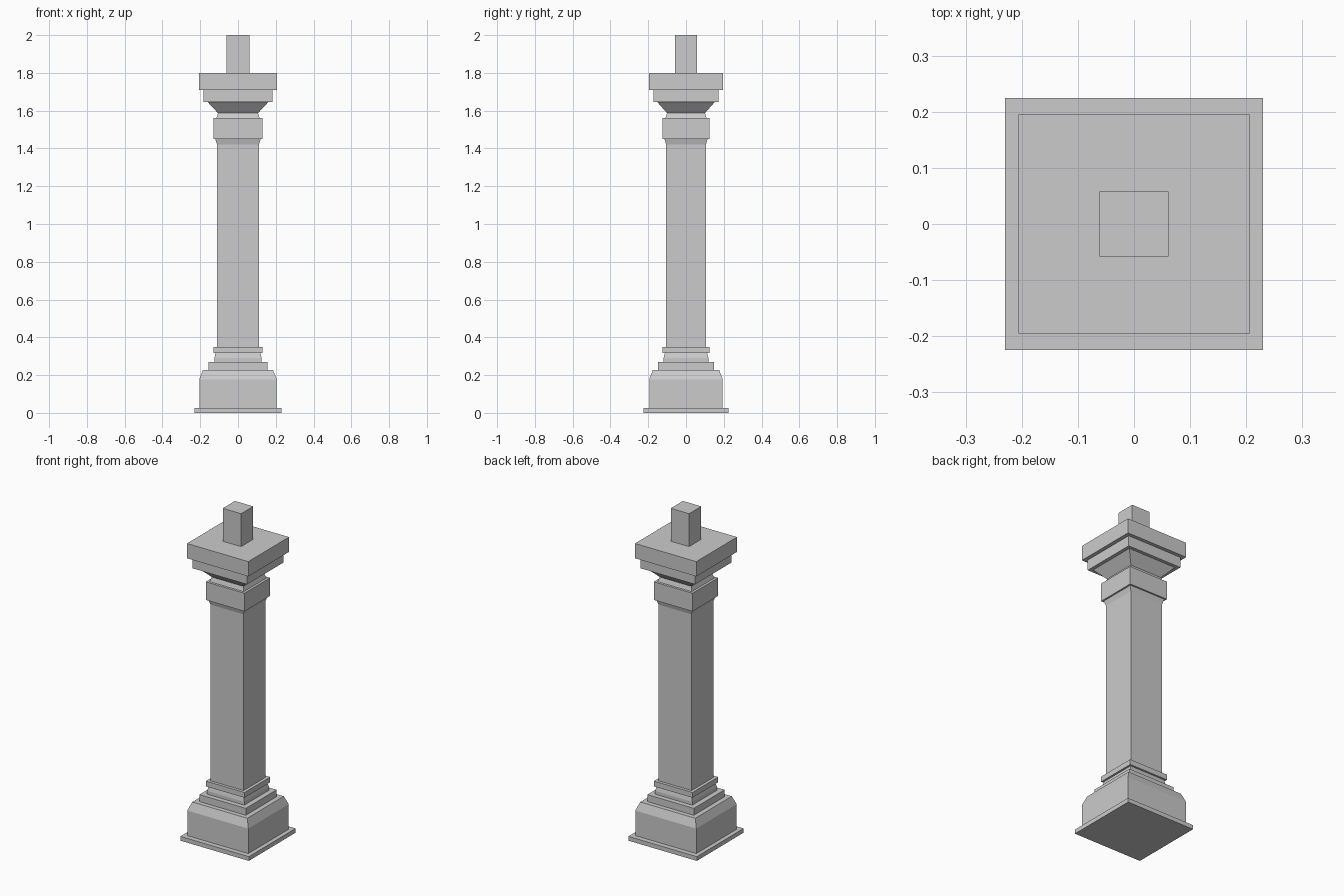
import bpy, bmesh

if "Cube" in bpy.data.objects:
    bpy.data.objects.remove(bpy.data.objects["Cube"])

DEPTH = 0.947  # the pillar is slightly narrower in y than in x


def stack(name, profile, depth=DEPTH):
    """Rectangular solid swept upward through (half_width, z) levels."""
    bm = bmesh.new()
    rings = []
    for w, z in profile:
        d = w * depth
        rings.append([bm.verts.new((x, y, z)) for x, y in
                      ((-w, -d), (w, -d), (w, d), (-w, d))])
    for low, high in zip(rings, rings[1:]):
        for i in range(4):
            j = (i + 1) % 4
            bm.faces.new((low[i], low[j], high[j], high[i]))
    bm.faces.new(rings[0][::-1])
    bm.faces.new(rings[-1])
    bm.normal_update()
    mesh = bpy.data.meshes.new(name)
    bm.to_mesh(mesh)
    bm.free()
    obj = bpy.data.objects.new(name, mesh)
    bpy.context.collection.objects.link(obj)
    return obj


# Base
stack("plinth", [(0.23, 0), (0.23, 0.026)], 0.976)
stack("base_block", [(0.205, 0.026), (0.205, 0.178), (0.185, 0.228)])
stack("base_step", [(0.156, 0.228), (0.156, 0.27)])
stack("base_neck", [(0.125, 0.27), (0.125, 0.29), (0.118, 0.318)])
stack("base_band", [(0.13, 0.318), (0.13, 0.35)])

# Shaft with flared top
stack("shaft", [(0.111, 0.35), (0.111, 1.42), (0.12, 1.45)])

# Capital
stack("collar", [(0.13, 1.45), (0.13, 1.56)])
stack("capital_neck", [(0.115, 1.56), (0.106, 1.587), (0.162, 1.647)])
stack("capital_slab", [(0.183, 1.647), (0.183, 1.71)])
stack("top_slab", [(0.206, 1.71), (0.206, 1.80)])

# Square peg on top
stack("top_peg", [(0.0615, 1.80), (0.0615, 2.0)])
